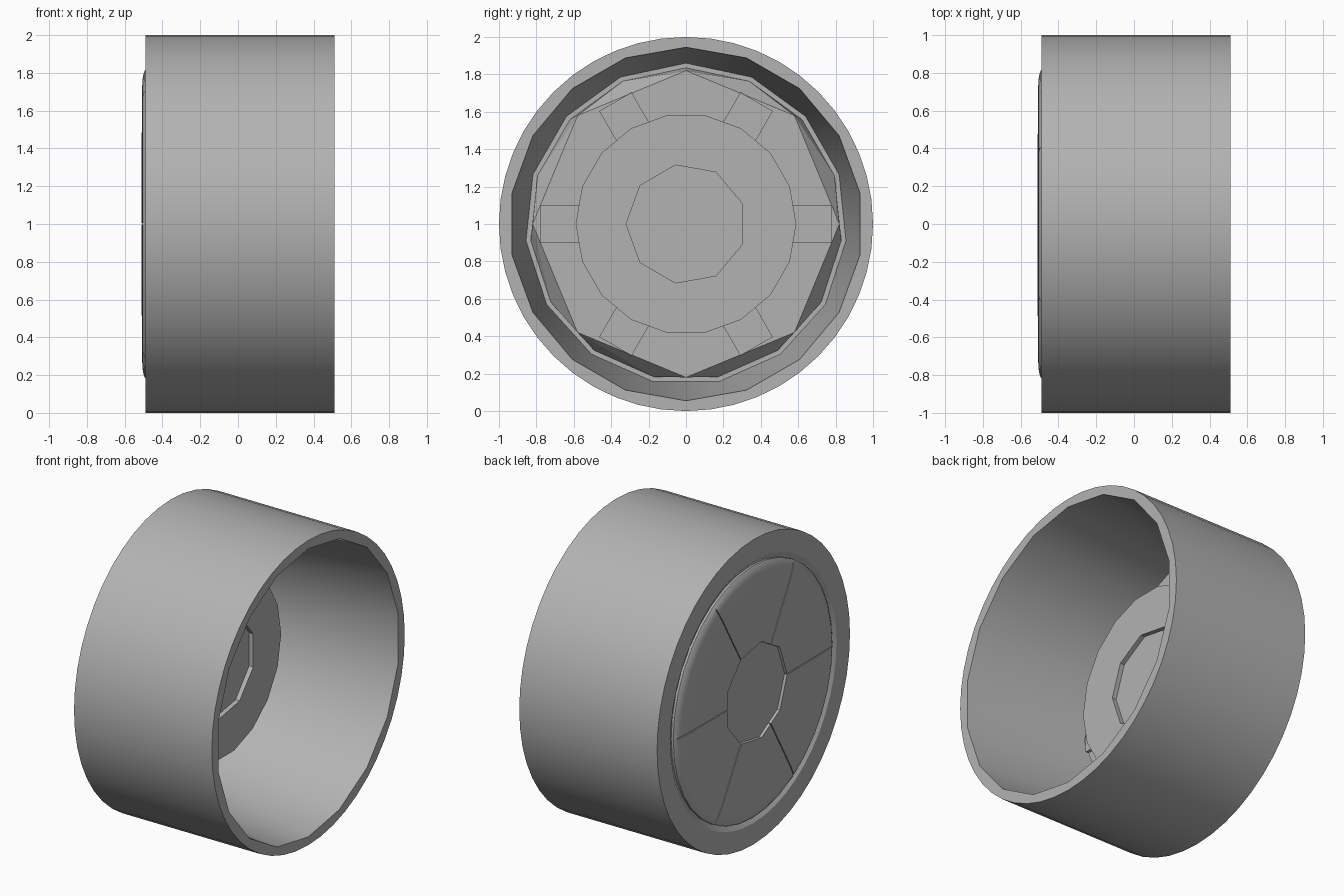
import bpy, bmesh
from math import cos, sin, pi, radians
from mathutils import Matrix

old = bpy.data.objects.get("Cube")
if old:
    bpy.data.objects.remove(old, do_unlink=True)

grey = bpy.data.materials.new("mid grey")
grey.use_nodes = True
colour = (0.45, 0.45, 0.45, 1)
grey.diffuse_color = colour
grey.node_tree.nodes["Principled BSDF"].inputs["Base Color"].default_value = colour


def finish(name, bm, smooth=True):
    bmesh.ops.recalc_face_normals(bm, faces=bm.faces)
    mesh = bpy.data.meshes.new(name)
    bm.to_mesh(mesh)
    bm.free()
    mesh.materials.append(grey)
    obj = bpy.data.objects.new(name, mesh)
    bpy.context.collection.objects.link(obj)
    bpy.ops.object.select_all(action='DESELECT')
    bpy.context.view_layer.objects.active = obj
    obj.select_set(True)
    if smooth:
        bpy.ops.object.shade_smooth_by_angle(angle=radians(30))
    return obj


def ring(bm, sides, radius, x, phase):
    """Polygon around the wheel axis, listed with its angles."""
    angles = [radians(phase) + 2 * pi * i / sides for i in range(sides)]
    return [(a, bm.verts.new((x, radius * cos(a), 1 + radius * sin(a)))) for a in angles]


def bridge(bm, a, b):
    """Join two rings, in triangles where their side counts differ."""
    na, nb = len(a), len(b)
    if na == nb:
        for i in range(na):
            j = (i + 1) % na
            bm.faces.new((a[i][1], a[j][1], b[j][1], b[i][1]))
        return
    # Start the second ring at the corner nearest the first ring's start
    start = min(range(nb), key=lambda k: -cos(b[k][0] - a[0][0]))
    b = b[start:] + b[:start]
    i = j = 0
    while i < na or j < nb:
        if j >= nb or (i < na and (i + 0.5) / na <= (j + 0.5) / nb):
            bm.faces.new((a[i % na][1], a[(i + 1) % na][1], b[j % nb][1]))
            i += 1
        else:
            bm.faces.new((a[i % na][1], b[(j + 1) % nb][1], b[j % nb][1]))
            j += 1


def turned(name, profile, closed=False, smooth=True):
    """Loft rings of (sides, radius, x, phase); cap the ends or close the loop."""
    bm = bmesh.new()
    rings = [ring(bm, *p) for p in profile]
    for a, b in zip(rings, rings[1:]):
        bridge(bm, a, b)
    if closed:
        bridge(bm, rings[-1], rings[0])
    else:
        for end in (rings[0], rings[-1]):
            bm.faces.new([v for _, v in end])
    return finish(name, bm, smooth)


def spoke_box(name, r0, r1, width, x0, x1, angle):
    """Radial bar at an angle around the axis."""
    bm = bmesh.new()
    bmesh.ops.create_cube(bm, size=1)
    turn = (Matrix.Translation((0, 0, 1)) @ Matrix.Rotation(radians(angle), 4, 'X')
            @ Matrix.Translation(((x0 + x1) / 2, (r0 + r1) / 2, 0))
            @ Matrix.Diagonal((x1 - x0, r1 - r0, width, 1)))
    bmesh.ops.transform(bm, matrix=turn, verts=bm.verts)
    return finish(name, bm, False)


# Hollow barrel: flat back, round outside, thin lip, deep tapering inside wall
turned("barrel", [
    (48, 0.83, -0.47, 0), (48, 0.86, -0.49, 0), (48, 1, -0.49, 0),
    (48, 1, 0.51, 0), (18, 0.945, 0.51, 90), (15, 0.86, -0.4, 90),
    (15, 0.835, -0.4, 90)])

# Eight-sided raised floor deep inside the barrel
turned("inner_floor", [(15, 0.835, -0.405, 90), (15, 0.835, -0.395, 90),
                       (8, 0.82, -0.3, 90)], smooth=False)

# Domed outer cover with a hole for the hub, cut by six radial slots
cover = turned("outer_cover", [
    (9, 0.32, -0.465, 180), (9, 0.32, -0.51, 180), (36, 0.7, -0.509, 0),
    (36, 0.77, -0.505, 0), (36, 0.805, -0.498, 0), (36, 0.825, -0.485, 0),
    (36, 0.825, -0.465, 0)], closed=True)
for k in range(6):
    cutter = spoke_box("slot_cutter", 0.25, 0.81, 0.006, -0.495, -0.55, 60 * k)
    cutter.hide_render = True
    cut = cover.modifiers.new("slot", 'BOOLEAN')
    cut.operation = 'DIFFERENCE'
    cut.solver = 'EXACT'
    cut.object = cutter
    bpy.context.view_layer.objects.active = cover
    bpy.ops.object.modifier_apply(modifier=cut.name)
    bpy.data.objects.remove(cutter, do_unlink=True)

# Drum standing on the floor, with a nine-sided recess
turned("inner_drum", [
    (18, 0.59, -0.31, 0), (18, 0.59, -0.1, 0),
    (9, 0.32, -0.1, 180), (9, 0.32, -0.13, 180)], smooth=False)

# Recessed nine-sided hub in the outer cover
turned("outer_hub", [(9, 0.319, -0.492, 180), (9, 0.319, -0.465, 180)], smooth=False)

# Low ribs from the drum to the edge of the floor
for k in range(6):
    reach = 0.78 if k % 3 == 0 else 0.755
    spoke_box("inner_rib", 0.57, reach, 0.2, -0.305, -0.28, 60 * k)
